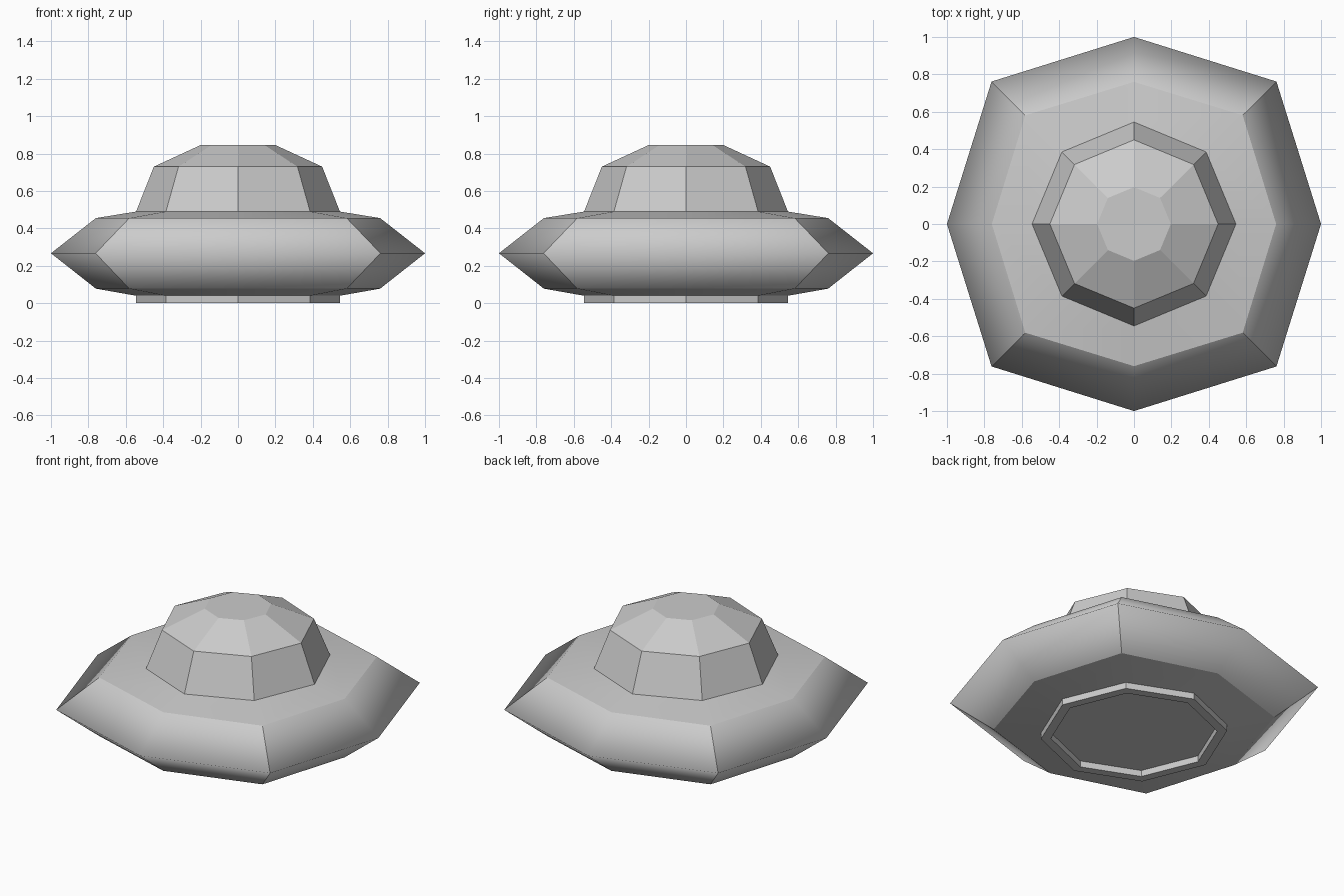
import bpy, bmesh
from math import cos, sin, pi

if "Cube" in bpy.data.objects:
    bpy.data.objects.remove(bpy.data.objects["Cube"])


def lathe(name, profile, cap_start=False, cap_end=False, smooth=False):
    """Eight-sided ring stack; profile rows are (axis radius, diagonal radius, z), bottom to top."""
    bm = bmesh.new()
    rings = [[bm.verts.new(((d if k % 2 else a) * cos(k * pi / 4),
                            (d if k % 2 else a) * sin(k * pi / 4), z))
              for k in range(8)] for a, d, z in profile]
    for lo, hi in zip(rings, rings[1:]):
        for k in range(8):
            n = (k + 1) % 8
            bm.faces.new((lo[k], lo[n], hi[n], hi[k]))
    if cap_start:
        bm.faces.new(rings[0][::-1])
    if cap_end:
        bm.faces.new(rings[-1])
    if smooth:
        for f in bm.faces:
            f.smooth = True
        # creases above and below the rim, and at its diagonal corners
        for ring in (rings[1], rings[3]):
            for k in range(8):
                bm.edges.get((ring[k], ring[(k + 1) % 8])).smooth = False
        for k in (1, 3, 5, 7):
            bm.edges.get((rings[1][k], rings[2][k])).smooth = False
            bm.edges.get((rings[2][k], rings[3][k])).smooth = False
    me = bpy.data.meshes.new(name)
    bm.to_mesh(me)
    bm.free()
    ob = bpy.data.objects.new(name, me)
    bpy.context.collection.objects.link(ob)
    return ob


R = 0.545

# saucer hull with a smooth-shaded pointed rim
lathe("saucer_hull", [(R, R, 0.04), (0.76, 0.822, 0.078), (1.0, 1.077, 0.267),
                      (0.76, 0.822, 0.455), (R, R, 0.49)], smooth=True)

# faceted cabin dome
lathe("cabin_dome", [(R, R, 0.49), (0.45, 0.45, 0.73), (0.197, 0.197, 0.847)], cap_end=True)

# base ring with recessed floor
lathe("base_ring", [(0.487, 0.487, 0.04), (0.487, 0.487, 0.0), (R, R, 0.0), (R, R, 0.04)],
      cap_start=True)
